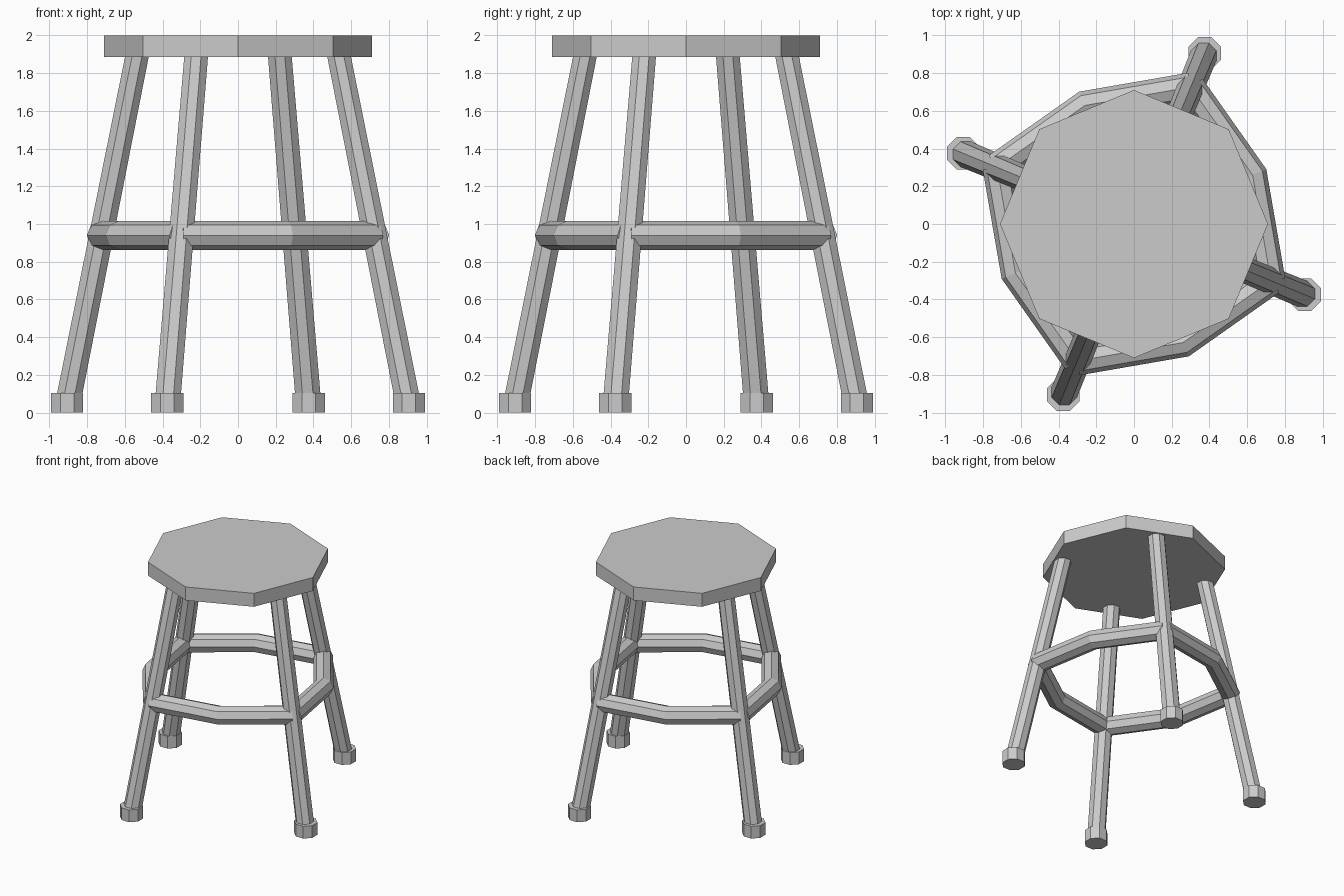
import bpy, bmesh
from math import cos, sin, pi, radians
from mathutils import Vector

if "Cube" in bpy.data.objects:
    bpy.data.objects.remove(bpy.data.objects["Cube"])

SIDES = 8
UP = Vector((0, 0, 1))


def polar(r, deg, z):
    return Vector((r * cos(radians(deg)), r * sin(radians(deg)), z))


def octagon(center, radius, u, v, phase=0.0):
    """Ring of points around center in the plane of u and v."""
    return [center + radius * (u * cos(2 * pi * i / SIDES + phase) + v * sin(2 * pi * i / SIDES + phase))
            for i in range(SIDES)]


def loft(name, rings):
    """Capped, flat-shaded solid through a list of rings."""
    bm = bmesh.new()
    rows = [[bm.verts.new(p) for p in ring] for ring in rings]
    for a, b in zip(rows, rows[1:]):
        for i in range(SIDES):
            j = (i + 1) % SIDES
            bm.faces.new((a[i], a[j], b[j], b[i]))
    bm.faces.new(rows[0][::-1])
    bm.faces.new(rows[-1])
    bmesh.ops.recalc_face_normals(bm, faces=bm.faces[:])
    mesh = bpy.data.meshes.new(name)
    bm.to_mesh(mesh)
    bm.free()
    obj = bpy.data.objects.new(name, mesh)
    bpy.context.collection.objects.link(obj)
    return obj


def post(name, bottom, top, r_bottom, r_top, phase):
    """Upright prism with horizontal octagonal ends."""
    X, Y = Vector((1, 0, 0)), Vector((0, 1, 0))
    return loft(name, [octagon(bottom, r_bottom, X, Y, phase), octagon(top, r_top, X, Y, phase)])


def bar(name, points, radius):
    """Level bar along a bent path, mitred at its bends."""
    rings = []
    for i, p in enumerate(points):
        d_in = (p - points[max(i - 1, 0)]).normalized()
        d_out = (points[min(i + 1, len(points) - 1)] - p).normalized()
        tangent = (d_in + d_out).normalized()
        side = tangent.cross(UP)
        widen = 1 / tangent.dot(d_out if d_out.length else d_in)
        rings.append(octagon(p, radius, side * widen, UP))
    return loft(name, rings)


# Seat
post("seat", Vector((0, 0, 1.885)), Vector((0, 0, 2.0)), 0.71, 0.71, 0)

for k in range(4):
    a = -112.5 + 90 * k
    # Splayed leg
    post(f"leg_{k + 1}", polar(0.976, a, 0.05), polar(0.577, a, 1.90), 0.073, 0.068, pi / 8)
    # Foot cap
    post(f"foot_{k + 1}", polar(0.98, a, 0), polar(0.98, a, 0.105), 0.092, 0.092, pi / 8)
    # Bent footrest bar between neighbouring legs
    bar(f"footrest_bar_{k + 1}",
        [polar(0.785, a, 0.94), polar(0.68, a + 45, 0.94), polar(0.785, a + 90, 0.94)], 0.077)
